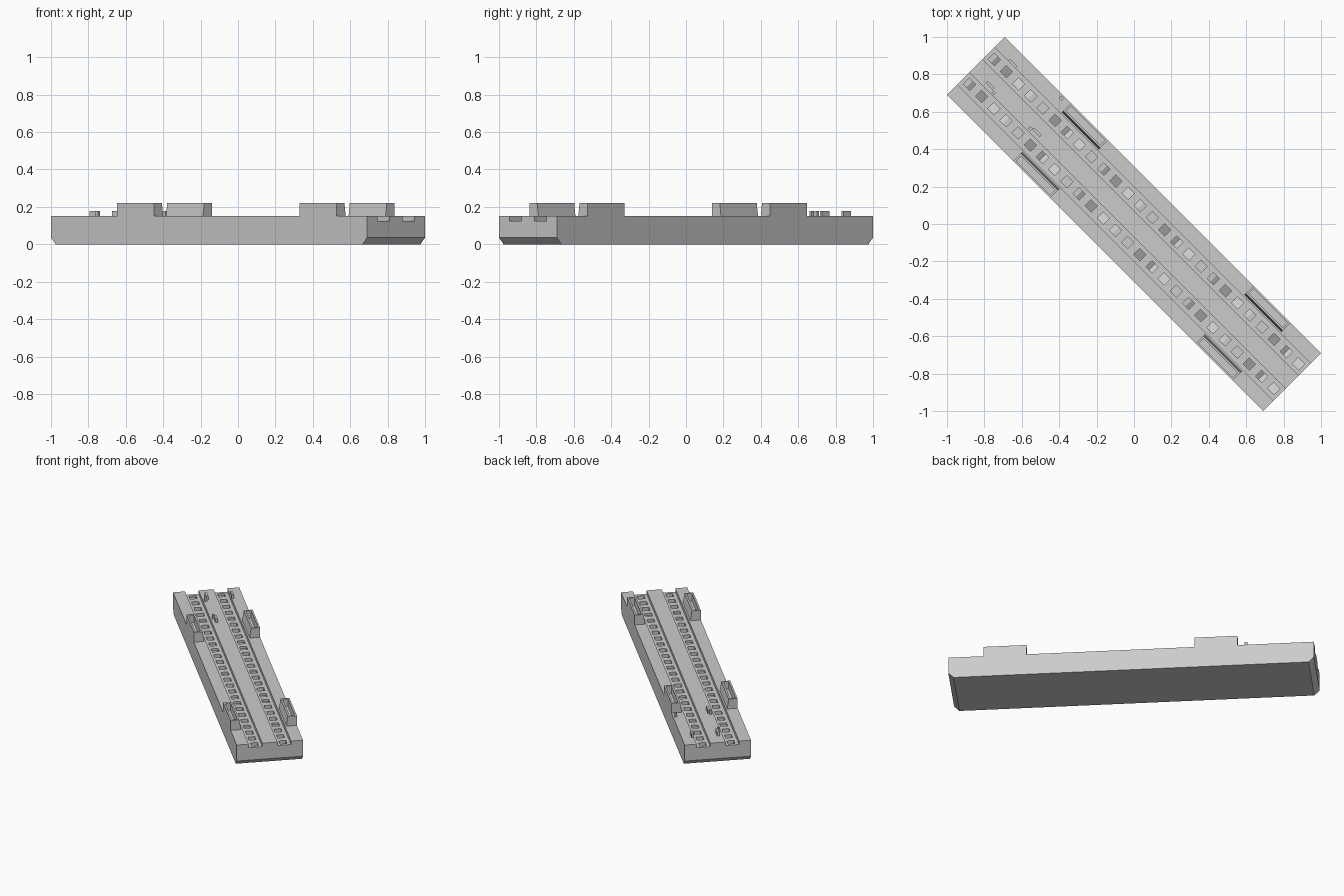
import bpy
import bmesh
import math

default = bpy.data.objects.get("Cube")
if default:
    bpy.data.objects.remove(default, do_unlink=True)

# One plain grey for everything
grey = bpy.data.materials.new("plain grey")
grey.use_nodes = True
colour = (0.6, 0.6, 0.6, 1)
grey.diffuse_color = colour
grey.node_tree.nodes["Principled BSDF"].inputs["Base Color"].default_value = colour

HALF_LENGTH, HALF_WIDTH, DECK = 1.195, 0.219, 0.15
TURN = -math.pi / 4


def add_prism(bm, outline, y0, y1):
    """Extrude an outline in the length/height plane from y0 to y1."""
    near = [bm.verts.new((x, y0, z)) for x, z in outline]
    far = [bm.verts.new((x, y1, z)) for x, z in outline]
    bm.faces.new(near)
    bm.faces.new(far[::-1])
    n = len(outline)
    for i in range(n):
        j = (i + 1) % n
        bm.faces.new((near[j], near[i], far[i], far[j]))


def add_box(bm, x0, x1, y0, y1, z0, z1):
    add_prism(bm, [(x0, z0), (x1, z0), (x1, z1), (x0, z1)], y0, y1)


def make_object(name, bm):
    bmesh.ops.recalc_face_normals(bm, faces=bm.faces)
    mesh = bpy.data.meshes.new(name)
    bm.to_mesh(mesh)
    bm.free()
    mesh.materials.append(grey)
    obj = bpy.data.objects.new(name, mesh)
    obj.rotation_euler.z = TURN
    bpy.context.collection.objects.link(obj)
    return obj


def carve(target, cutter):
    cutter.hide_render = True
    mod = target.modifiers.new("carve", 'BOOLEAN')
    mod.operation = 'DIFFERENCE'
    mod.solver = 'EXACT'
    mod.object = cutter
    bpy.context.view_layer.update()
    bpy.context.view_layer.objects.active = target
    bpy.ops.object.modifier_apply(modifier=mod.name)
    bpy.data.objects.remove(cutter, do_unlink=True)


# Slab with chamfered lower ends
CHAMFER = 0.035
bm = bmesh.new()
add_prism(bm, [(-HALF_LENGTH + CHAMFER, 0), (HALF_LENGTH - CHAMFER, 0),
               (HALF_LENGTH, CHAMFER), (HALF_LENGTH, DECK),
               (-HALF_LENGTH, DECK), (-HALF_LENGTH, CHAMFER)],
          -HALF_WIDTH, HALF_WIDTH)
slab = make_object("slab", bm)

# Two long channels
FLOOR = 0.125
bm = bmesh.new()
for side in (-1, 1):
    a, b = sorted((side * 0.05, side * 0.14))
    add_box(bm, -1.3, 1.3, a, b, FLOOR, 0.2)
carve(slab, make_object("channel_cutter", bm))

# Pockets in the channels, whose floors follow one repeating wave
PITCH, START, COUNT = 0.092, -1.15, 26
WAVE = [(0, 0.11), (1.5, 0.04), (3, 0.11), (4.5, 0.11)]


def wave_height(cell):
    phase = cell % 4.5
    for (p, h), (q, k) in zip(WAVE, WAVE[1:]):
        if phase <= q:
            return h + (k - h) * (phase - p) / (q - p)
    return WAVE[-1][1]


bm = bmesh.new()
for side in (-1, 1):
    for i in range(COUNT):
        floor = [(START + (i + d) * PITCH, wave_height(i + d)) for d in (-0.26, 0, 0.26)]
        outline = floor + [(floor[-1][0], 0.14), (floor[0][0], 0.14)]
        add_prism(bm, outline, side * 0.094 - 0.023, side * 0.094 + 0.023)
carve(slab, make_object("pocket_cutter", bm))

# Four open-topped boxes along the edges, inner side slightly sloped
TOP, WALL = 0.22, 0.012
for side, side_name in ((-1, "right"), (1, "left")):
    for centre, end_name in ((-0.555, "rear"), (0.825, "front")):
        bm = bmesh.new()
        x0, x1 = centre - 0.14, centre + 0.14
        add_box(bm, x0, x1, *sorted((side * 0.15, side * HALF_WIDTH)), DECK - 0.005, TOP)
        for v in bm.verts:
            if v.co.z > DECK and abs(v.co.y) < 0.16:
                v.co.y = side * 0.16
        box = make_object(f"{end_name}_{side_name}_box", bm)
        bm = bmesh.new()
        add_box(bm, x0 + WALL, x1 - WALL,
                *sorted((side * (0.16 + WALL), side * (HALF_WIDTH - WALL))), 0.165, 0.3)
        carve(box, make_object("box_cutter", bm))

# Small deck fittings: thin bars and stubs
FITTINGS = [
    ("bar", -1.064, 0.148, 0.028), ("bar", -1.068, -0.02, 0.028),
    ("stub", -1.025, -0.035, 0.009), ("bar", -0.714, -0.02, 0.028),
    ("stub", -0.753, -0.03, 0.009), ("stub", -0.75, 0.2, 0.01),
]
for i, (kind, x, y, half) in enumerate(FITTINGS):
    bm = bmesh.new()
    add_box(bm, x - half, x + half, y - 0.008, y + 0.008, DECK - 0.005, 0.178)
    make_object(f"deck_{kind}_{i + 1}", bm)
